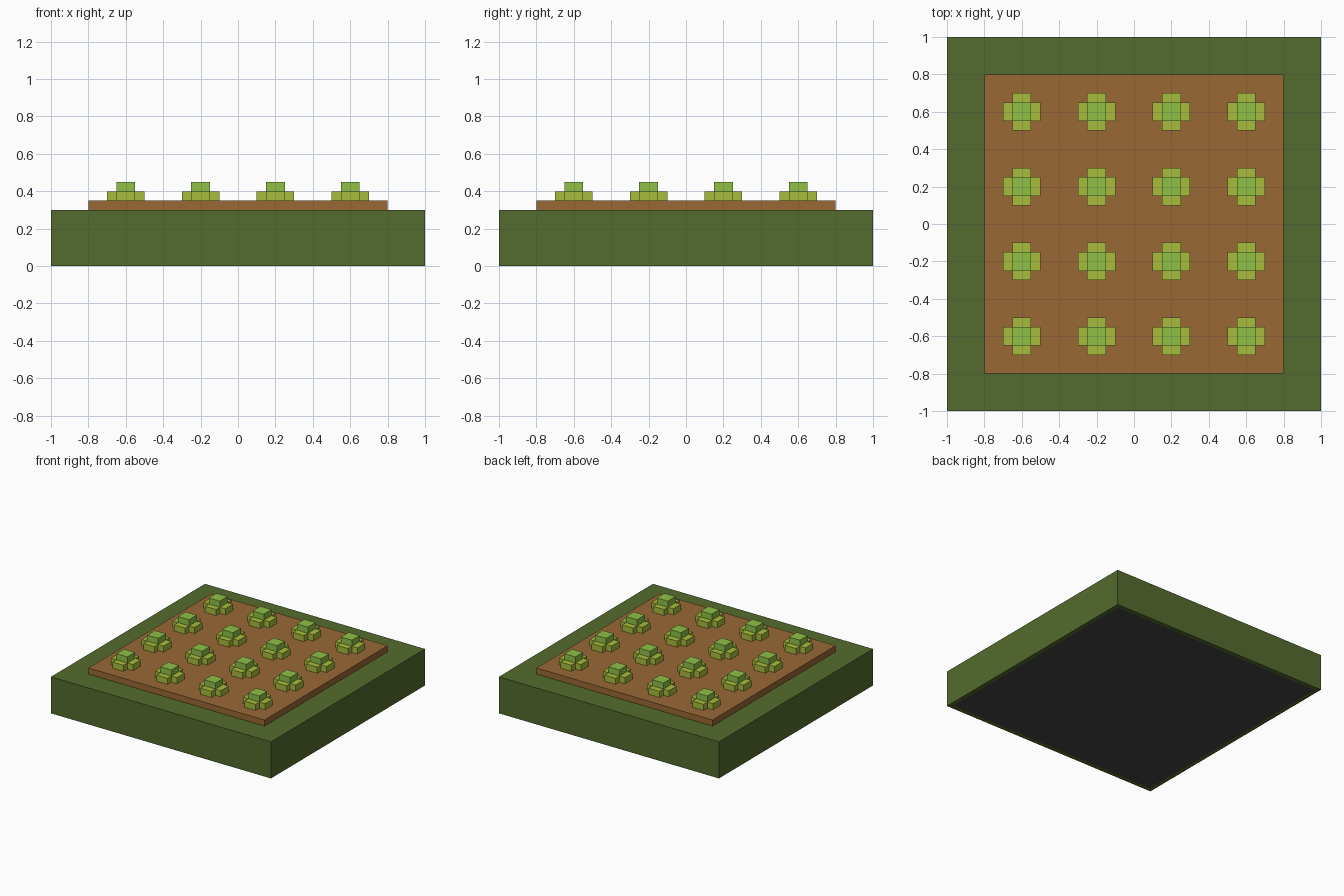
import bpy, bmesh
from mathutils import Matrix

cube = bpy.data.objects.get("Cube")
if cube:
    bpy.data.objects.remove(cube, do_unlink=True)


def material(name, rgb):
    """Flat material from 0-255 sRGB, stored as linear values."""
    lin = [((c / 255 + 0.055) / 1.055) ** 2.4 for c in rgb] + [1.0]
    m = bpy.data.materials.new(name)
    m.diffuse_color = lin
    m.use_nodes = True
    bsdf = m.node_tree.nodes["Principled BSDF"]
    bsdf.inputs["Base Color"].default_value = lin
    bsdf.inputs["Roughness"].default_value = 0.9
    return m


olive = material("olive green", (85, 107, 46))
charcoal = material("charcoal", (68, 68, 68))
soil_brown = material("soil brown", (152, 104, 52))
leaf_yellow = material("yellow green leaf", (168, 188, 60))
leaf_green = material("bright green leaf", (142, 192, 70))


def add_box(bm, lo, hi, slot=0):
    """Box between two corners, with a material slot."""
    size = [b - a for a, b in zip(lo, hi)]
    mid = [(a + b) / 2 for a, b in zip(lo, hi)]
    mat = Matrix.Translation(mid) @ Matrix.Diagonal((*size, 1))
    verts = bmesh.ops.create_cube(bm, size=1, matrix=mat)["verts"]
    for f in {f for v in verts for f in v.link_faces}:
        f.material_index = slot


def to_mesh(bm, name, mats):
    me = bpy.data.meshes.new(name)
    bm.to_mesh(me)
    bm.free()
    for m in mats:
        me.materials.append(m)
    return me


def place(name, me, loc=(0, 0, 0)):
    ob = bpy.data.objects.new(name, me)
    ob.location = loc
    bpy.context.collection.objects.link(ob)
    return ob


# Base slab, with a dark panel inset in its underside
bm = bmesh.new()
add_box(bm, (-1, -1, 0), (1, 1, 0.3))
bm.normal_update()
under = min(bm.faces, key=lambda f: f.calc_center_median().z)
bmesh.ops.inset_region(bm, faces=[under], thickness=0.05)
under.material_index = 1
place("base", to_mesh(bm, "base", [olive, charcoal]))

# Soil bed
bm = bmesh.new()
add_box(bm, (-0.8, -0.8, 0.3), (0.8, 0.8, 0.35))
place("soil_bed", to_mesh(bm, "soil_bed", [soil_brown]))

# Plant: a tall core with four low leaves around it
bm = bmesh.new()
add_box(bm, (-0.05, -0.05, 0), (0.05, 0.05, 0.1), 1)
for dx, dy in ((1, 0), (-1, 0), (0, 1), (0, -1)):
    hx, hy = (0.025, 0.05) if dx else (0.05, 0.025)
    cx, cy = dx * 0.075, dy * 0.075
    add_box(bm, (cx - hx, cy - hy, 0), (cx + hx, cy + hy, 0.05), 0)
plant = to_mesh(bm, "plant", [leaf_yellow, leaf_green])

# Four rows of four plants
for row in range(4):
    for col in range(4):
        place(f"plant_{row + 1}_{col + 1}", plant,
              (-0.6 + 0.4 * col, -0.6 + 0.4 * row, 0.35))
